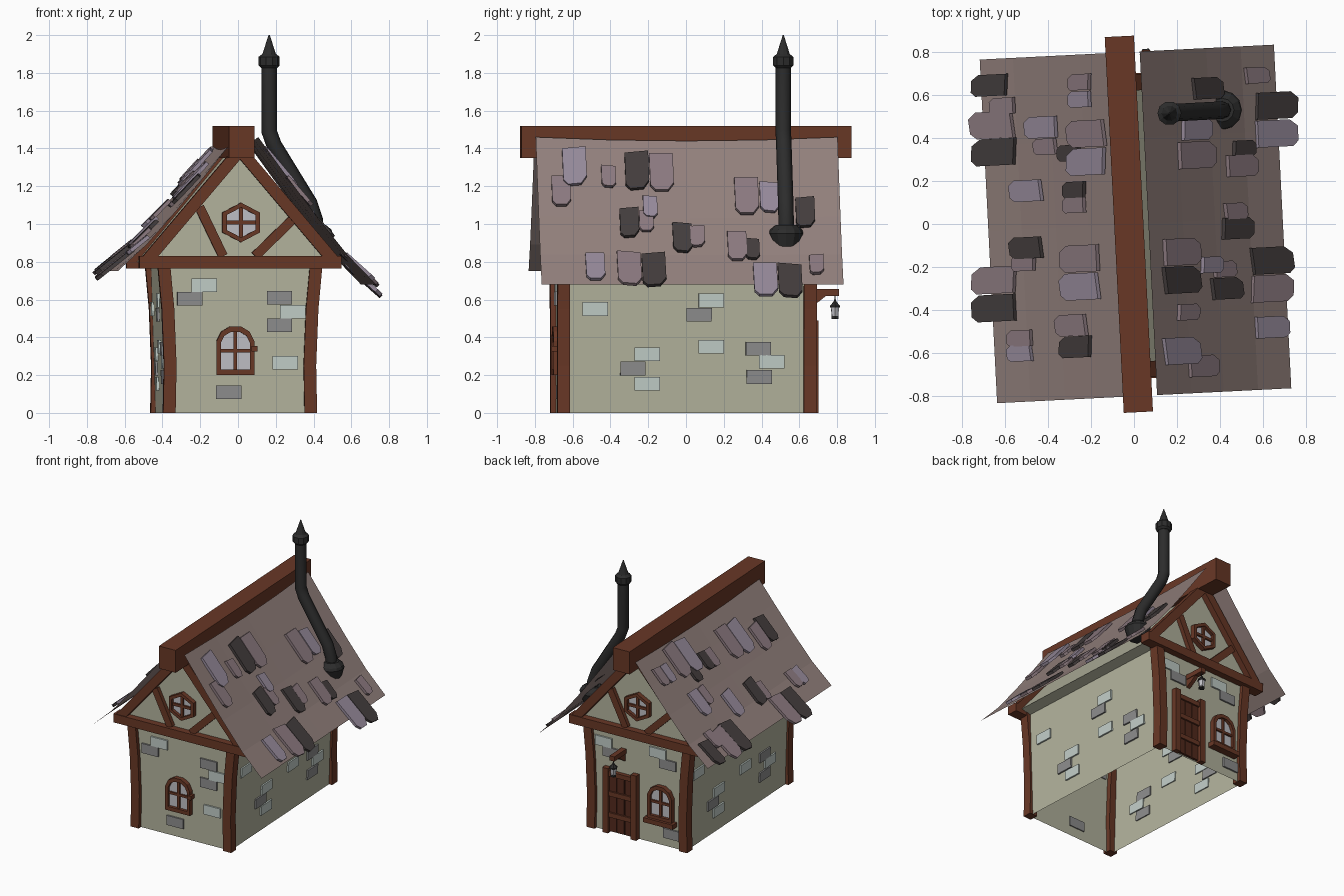
import bpy, bmesh, math
from mathutils import Vector, Matrix

if "Cube" in bpy.data.objects:
    bpy.data.objects.remove(bpy.data.objects["Cube"])

R = Matrix.Rotation(math.radians(2.9), 4, 'Z')   # whole house is turned slightly
CX = -0.024                                      # body offset from the roof centre


def mat(name, rgb):
    m = bpy.data.materials.new(name)
    m.diffuse_color = [(c / 255) ** 2.2 for c in rgb] + [1]
    m.use_nodes = True
    m.node_tree.nodes["Principled BSDF"].inputs["Base Color"].default_value = m.diffuse_color
    return m


WOOD = mat("wood", (104, 58, 42))
DARKWOOD = mat("dark_wood", (84, 46, 34))
PLASTER = mat("plaster", (178, 178, 156))
ROOF = mat("roof", (146, 128, 124))
IRON = mat("iron", (48, 48, 48))
GLASS = mat("glass", (190, 190, 196))
BRICK = {"L": mat("pale_brick", (192, 204, 198)), "D": mat("grey_brick", (140, 140, 140))}
SLATE = {"L": mat("lilac_slate", (150, 138, 154)), "M": mat("mauve_slate", (140, 122, 128)),
         "D": mat("dark_slate", (70, 64, 64))}


def mesh_obj(name, verts, faces, m, turn=True):
    me = bpy.data.meshes.new(name)
    me.from_pydata([tuple(v) for v in verts], [], faces)
    bm = bmesh.new()
    bm.from_mesh(me)
    bmesh.ops.recalc_face_normals(bm, faces=bm.faces)
    bm.to_mesh(me)
    bm.free()
    if turn:
        me.transform(R)
    me.materials.append(m)
    ob = bpy.data.objects.new(name, me)
    bpy.context.collection.objects.link(ob)
    return ob


def loft(name, a, b, m, caps=True, skip=()):
    """Solid between two matching outlines."""
    n = len(a)
    faces = [(i, (i + 1) % n, n + (i + 1) % n, n + i) for i in range(n) if i not in skip]
    if caps:
        faces += [tuple(range(n)), tuple(range(n, 2 * n))]
    return mesh_obj(name, list(a) + list(b), faces, m)


# Wall mappings: u to the viewer's right, v up, d outwards
def front(u, v, d): return Vector((CX + u, -0.67 - d, v))
def back(u, v, d): return Vector((CX - u, 0.65 + d, v))
def right(u, v, d): return Vector((CX + 0.382 + 0.03 * v + d, u, v))
def left(u, v, d): return Vector((CX - 0.382 - 0.03 * v - d, -u, v))


def plate(name, wall, pts, d0, d1, m):
    return loft(name, [wall(u, v, d0) for u, v in pts], [wall(u, v, d1) for u, v in pts], m)


def rect(name, wall, u0, u1, v0, v1, d0, d1, m):
    return plate(name, wall, [(u0, v0), (u1, v0), (u1, v1), (u0, v1)], d0, d1, m)


def bar(name, wall, a, b, w, d0, d1, m=WOOD):
    a, b = Vector(a), Vector(b)
    t = (b - a).normalized() * w / 2
    s = Vector((-t.y, t.x))
    return plate(name, wall, [a - s, b - s, b + s, a + s], d0, d1, m)


def window(name, wall, pts, c, k, w):
    """Glass, ring frame and glazing cross; k shrinks the outline for the opening."""
    c = Vector(c)
    out = [Vector(p) + c for p in pts]
    inn = [Vector(p) * k + c for p in pts]
    plate(name + "_glass", wall, inn, 0, 0.012, GLASS)
    n = len(out)
    for i in range(n):
        j = (i + 1) % n
        plate(name + "_frame", wall, [out[i], out[j], inn[j], inn[i]], 0, 0.035, WOOD)
    xs, ys = [p[0] for p in pts], [p[1] for p in pts]
    bar(name + "_mullion", wall, c + Vector((0, min(ys) * k)), c + Vector((0, max(ys) * k)), w, 0, 0.025)
    bar(name + "_transom", wall, c + Vector((min(xs) * k, 0)), c + Vector((max(xs) * k, 0)), w, 0, 0.025)


# Plaster shell, open at the bottom
prof = [(-0.382, 0), (-0.406, 0.78), (-0.48, 0.80), (0, 1.38), (0.48, 0.80), (0.406, 0.78), (0.382, 0)]
loft("walls", [front(u, v, 0) for u, v in prof], [back(-u, v, 0) for u, v in prof], PLASTER, skip=(6,))

# Bowed corner posts
outer = [(0.408, 0), (0.403, 0.25), (0.415, 0.55), (0.437, 0.79)]
post = outer + [(x - 0.066, z) for x, z in reversed(outer)]
for sx in (-1, 1):
    for y0, y1 in ((-0.70, -0.635), (0.605, 0.675)):
        loft("corner_post", [(CX + sx * x, y0, z) for x, z in post],
             [(CX + sx * x, y1, z) for x, z in post], WOOD)

# Gable timbers and hexagonal windows on both ends
hexa = [(0.1 * x, 0.105 * z) for x, z in ((0, 1), (-1, .5), (-1, -.5), (0, -1), (1, -.5), (1, .5))]
for wall, s in ((front, 1), (back, -1)):
    rect("gable_beam", wall, -0.535, 0.535, 0.765, 0.83, -0.03, 0.05, WOOD)
    for k in (-1, 1):
        bar("rake_beam", wall, (k * 0.50, 0.80), (0, 1.39), 0.062, -0.03, 0.045)
    bar("gable_brace", wall, (-0.215, 1.09), (-0.09, 0.83), 0.05, 0, 0.03)
    bar("gable_brace", wall, (0.275, 1.02), (0.08, 0.83), 0.05, 0, 0.03)
    window("gable_window", wall, hexa, (0.005, 1.008), 0.76, 0.02)

# Arched windows, front and back
arch = [(-0.1, -0.13), (0.1, -0.13), (0.1, 0.05), (0.075, 0.10), (0.03, 0.127),
        (-0.03, 0.127), (-0.075, 0.10), (-0.1, 0.05)]
window("front_window", front, arch, (-0.025, 0.33), 0.78, 0.018)
rect("window_latch", front, 0.06, 0.09, 0.325, 0.355, 0, 0.045, WOOD)
window("back_window", back, arch, (0.19, 0.325), 0.78, 0.018)
rect("window_sill", back, 0.07, 0.31, 0.165, 0.20, 0, 0.055, WOOD)

# Plank door on the back
for i in range(3):
    rect("door_plank", back, -0.225 + i * 0.062, -0.169 + i * 0.062, 0.01, 0.46, 0, 0.018, DARKWOOD)
for u in (-0.27, -0.04):
    rect("door_post", back, u, u + 0.045, 0, 0.49, 0, 0.04, WOOD)
for v in (0.12, 0.28, 0.43):
    rect("door_crossbar", back, -0.26, -0.005, v, v + 0.035, 0, 0.03, WOOD)

# Loose bricks
def bricks(wall, items):
    for u, v, c in items:
        rect("brick", wall, u - 0.067, u + 0.067, v - 0.036, v + 0.036, -0.008, 0.012, BRICK[c])


side = [(-.5, .55, "L"), (.115, .595, "L"), (.05, .52, "D"), (.115, .35, "L"), (-.225, .31, "L"),
        (-.30, .235, "D"), (-.225, .155, "L"), (.365, .34, "D"), (.435, .27, "L"), (.37, .19, "D")]
bricks(front, [(-.19, .675, "L"), (-.265, .605, "D"), (.21, .61, "D"), (.28, .535, "L"),
               (.21, .465, "D"), (.24, .265, "L"), (-.06, .11, "D")])
bricks(back, [(.16, .69, "L"), (.24, .62, "D"), (-.28, .67, "L"), (-.22, .60, "D"), (.27, .10, "D")])
bricks(right, side)
bricks(left, [(u - 0.02, v, c) for u, v, c in side])

# Ridge beam
loft("ridge_beam", [(CX + x, -0.875, z) for x, z in ((-.068, 1.35), (.068, 1.35), (.068, 1.52), (-.068, 1.52))],
     [(CX + x, 0.875, z) for x, z in ((-.068, 1.35), (.068, 1.35), (.068, 1.52), (-.068, 1.52))], WOOD)

# Concave roof sheets
slope = [(0.06, 1.46), (0.22, 1.24), (0.37, 1.04), (0.53, 0.84), (0.685, 0.68)]


def roof_z(x, s):
    for (x0, z0), (x1, z1) in zip(slope, slope[1:]):
        if x <= x1 or x1 == slope[-1][0]:
            z = z0 + (z1 - z0) * (x - x0) / (x1 - x0)
            break
    return z + (0.07 * (x - 0.06) / 0.625 if s < 0 else 0)


ys = [-0.8, -0.4, 0, 0.4, 0.8]
for s in (-1, 1):
    verts = [(s * x + 0.007, y, roof_z(x, s) - 0.02 * (1 - (y / 0.8) ** 2) * (1 - i / 4))
             for i, (x, _) in enumerate(slope) for y in ys]
    faces = [(i * 5 + j, i * 5 + j + 1, i * 5 + j + 6, i * 5 + j + 5) for i in range(4) for j in range(4)]
    mesh_obj("roof_sheet", verts, faces, ROOF)

# Slates: distance from ridge, y, size and colour
SIZE = {"b": (0.125, 0.25), "m": (0.10, 0.20), "s": (0.075, 0.14)}
shape = [(-.5, -.5), (.5, -.5), (.5, .3), (.25, .5), (-.3, .5), (-.5, .36)]


def slates(s, items):
    for n, (x, y, code) in enumerate(items):
        w, h = SIZE[code[0]]
        x, y = (x + s * 0.05 * y), y - s * x * 0.05
        p = Vector((s * x, y, roof_z(x, s)))
        down = Vector((s * 0.04, 0, roof_z(x + 0.02, s) - roof_z(x - 0.02, s))).normalized()
        nrm = Vector((0, s, 0)).cross(down) * 1.0
        nrm = nrm if nrm.z > 0 else -nrm
        down = (down + nrm * 0.07).normalized()
        across = Vector((0, 1, 0)) + down * (0.12 * ((n % 3) - 1))
        base = [p + nrm * 0.008 + across * a * w + down * b * h for a, b in shape]
        loft("slate", base, [q + nrm * 0.02 for q in base], SLATE[code[1]])


slates(1, [(.21, -.59, "bL"), (.31, -.66, "mM"), (.24, -.41, "sM"), (.21, -.26, "bD"), (.21, -.13, "bM"),
           (.35, -.19, "sL"), (.42, -.30, "mD"), (.41, -.21, "sM"), (.47, -.02, "mD"), (.46, .06, "sM"),
           (.63, -.48, "mL"), (.63, -.30, "bM"), (.63, -.17, "bD"), (.28, .32, "bM"), (.28, .44, "mL"),
           (.33, .63, "mD"), (.49, .27, "mM"), (.50, .35, "sD"), (.56, .69, "sM"), (.65, .42, "bL"),
           (.65, .55, "bD")])
slates(-1, [(.66, .645, "mD"), (.60, .55, "sM"), (.65, .46, "bM"), (.64, .335, "bD"), (.42, .45, "mL"),
            (.40, .36, "sM"), (.24, .66, "sM"), (.24, .58, "sL"), (.21, .42, "bM"), (.21, .29, "bL"),
            (.29, .33, "sD"), (.49, .155, "mL"), (.265, .16, "sD"), (.265, .09, "sM"), (.49, -.11, "mD"),
            (.50, -.18, "sM"), (.24, -.16, "bM"), (.24, -.29, "bL"), (.64, -.26, "bM"), (.64, -.39, "bD"),
            (.28, -.47, "mM"), (.26, -.57, "mD"), (.52, -.53, "sM"), (.52, -.60, "sL")])


# Stove pipe, collar and pointed cap
def lathe(name, prof, c, m, n=10, turn=False):
    verts = [(c[0] + r * math.cos(2 * math.pi * i / n), c[1] + r * math.sin(2 * math.pi * i / n), z)
             for r, z in prof for i in range(n)]
    faces = [(k * n + i, k * n + (i + 1) % n, (k + 1) * n + (i + 1) % n, (k + 1) * n + i)
             for k in range(len(prof) - 1) for i in range(n)]
    faces += [tuple(range(n)), tuple(range(len(verts) - n, len(verts)))]
    return mesh_obj(name, verts, faces, m, turn)


cu = bpy.data.curves.new("stove_pipe", 'CURVE')
cu.dimensions, cu.bevel_depth, cu.bevel_resolution, cu.use_fill_caps = '3D', 0.041, 2, True
path = [(.415, .53, .90), (.41, .53, 1.02), (.38, .528, 1.11), (.19, .518, 1.42), (.165, .515, 1.49), (.165, .515, 1.84)]
sp = cu.splines.new('POLY')
sp.points.add(len(path) - 1)
for q, co in zip(sp.points, path):
    q.co = (*co, 1)
cu.materials.append(IRON)
bpy.context.collection.objects.link(bpy.data.objects.new("stove_pipe", cu))
lathe("pipe_collar", [(.07, .88), (.092, .95), (.085, .97), (.055, .995)], (.41, .53), IRON, 12)
lathe("pipe_cap", [(.042, 1.825), (.056, 1.84), (.056, 1.885), (.036, 1.90), (.003, 2.0)], (.165, .515), IRON)

# Lantern on a bracket above the door
rect("lantern_arm", back, -0.14, -0.10, 0.62, 0.655, 0, 0.155, WOOD)
loft("lantern_brace", [back(-.135, v, d) for v, d in ((.56, 0), (.59, 0.05), (.63, .10), (.63, 0))],
     [back(-.105, v, d) for v, d in ((.56, 0), (.59, 0.05), (.63, .10), (.63, 0))], WOOD)
lc = (CX + 0.12, 0.65 + 0.135)
lathe("lantern_glass", [(.019, .51), (.025, .56)], lc, GLASS, 6, True)
lathe("lantern_base", [(.022, .498), (.022, .512)], lc, IRON, 6, True)
lathe("lantern_top", [(.03, .557), (.03, .567), (.012, .585), (.004, .60), (.004, .625)], lc, IRON, 6, True)
